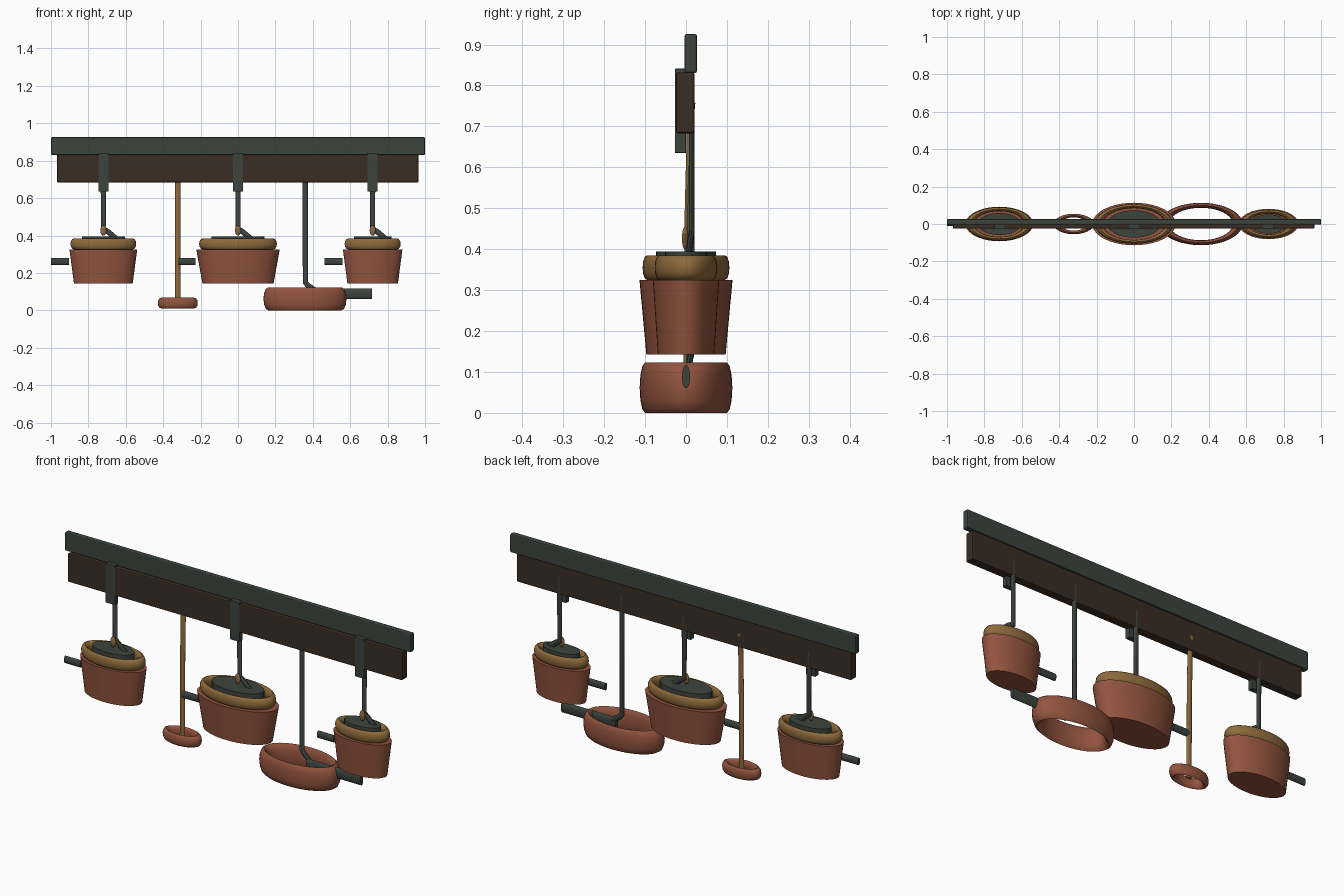
import bpy, math
from mathutils import Vector

if "Cube" in bpy.data.objects:
    bpy.data.objects.remove(bpy.data.objects["Cube"])


def mat(name, rgb):
    m = bpy.data.materials.new(name)
    m.diffuse_color = (*rgb, 1)
    m.use_nodes = True
    m.node_tree.nodes["Principled BSDF"].inputs["Base Color"].default_value = m.diffuse_color
    return m


IRON = mat("dark_iron", (0.045, 0.058, 0.048))
WOOD = mat("dark_wood", (0.043, 0.026, 0.017))
COPPER = mat("copper", (0.29, 0.088, 0.049))
BRASS = mat("brass", (0.27, 0.145, 0.045))
SQ = 0.51  # everything round is squashed front to back


def finish(name, m, smooth=True):
    ob = bpy.context.object
    ob.name = name
    bpy.ops.object.transform_apply(location=False, rotation=True, scale=True)
    ob.data.materials.append(m)
    if smooth:
        bpy.ops.object.shade_smooth_by_angle(angle=math.radians(40))
    return ob


def box(name, lo, hi, m, bevel=0.004):
    lo, hi = Vector(lo), Vector(hi)
    bpy.ops.mesh.primitive_cube_add(size=1, location=(lo + hi) / 2)
    bpy.context.object.scale = hi - lo
    ob = finish(name, m, False)
    b = ob.modifiers.new("bevel", 'BEVEL')
    b.width, b.segments = bevel, 2


def cone(name, x, z0, z1, r0, r1, m):
    bpy.ops.mesh.primitive_cone_add(vertices=40, radius1=r0, radius2=r1,
                                    depth=z1 - z0, location=(x, 0, (z0 + z1) / 2))
    bpy.context.object.scale = (1, SQ, 1)
    finish(name, m)


def ring(name, x, z0, z1, outer, width, m):
    # stretched torus: radial half-width and height are independent
    bpy.ops.mesh.primitive_torus_add(major_segments=40, minor_segments=12,
                                     major_radius=outer - width, minor_radius=width,
                                     location=(x, 0, (z0 + z1) / 2))
    bpy.context.object.scale = (1, SQ, (z1 - z0) / 2 / width)
    finish(name, m)


def handle(name, x0, x1, z0, z1):
    bpy.ops.mesh.primitive_cylinder_add(vertices=16, radius=1, depth=x1 - x0,
                                        location=((x0 + x1) / 2, 0, (z0 + z1) / 2),
                                        rotation=(0, math.pi / 2, 0))
    bpy.context.object.scale = ((z1 - z0) / 2, 0.01, 1)
    finish(name, IRON)


def rod(name, pts, r, m):
    # bent bar along a path, flattened in y
    cu = bpy.data.curves.new(name, 'CURVE')
    cu.dimensions = '3D'
    cu.bevel_depth, cu.bevel_resolution, cu.use_fill_caps = r, 3, True
    sp = cu.splines.new('POLY')
    sp.points.add(len(pts) - 1)
    for p, co in zip(sp.points, pts):
        p.co = (co[0], co[1] / SQ, co[2], 1)
    ob = bpy.data.objects.new(name, cu)
    bpy.context.collection.objects.link(ob)
    bpy.ops.object.select_all(action='DESELECT')
    ob.select_set(True)
    bpy.context.view_layer.objects.active = ob
    bpy.ops.object.convert(target='MESH')
    bpy.context.object.scale = (1, SQ, 1)
    finish(name, m)


# wall rail and backing board
box("top_rail", (-1, -0.004, 0.83), (1, 0.027, 0.926), IRON, 0.006)
box("backing_board", (-0.968, -0.025, 0.683), (0.965, 0.021, 0.832), WOOD, 0.006)

# three lidded pots: x, top radius, bottom radius, rim radius, lid radius
for tag, x, rt, rb, rr, rl in (("left", -0.72, 0.181, 0.157, 0.176, 0.115),
                               ("middle", 0, 0.223, 0.19, 0.208, 0.143),
                               ("right", 0.72, 0.159, 0.135, 0.15, 0.1)):
    box(tag + "_strap", (x - 0.027, -0.027, 0.635), (x + 0.027, 0, 0.841), IRON, 0.002)
    cone(tag + "_pot", x, 0.143, 0.325, rb, rt, COPPER)
    ring(tag + "_pot_rim", x, 0.325, 0.385, rr, 0.021, BRASS)
    cone(tag + "_lid", x, 0.36, 0.394, rl, rl, IRON)
    handle(tag + "_pot_handle", x - rt - 0.098, x - rt - 0.003, 0.242, 0.28)
    rod(tag + "_hook", [(x, 0.014, 0.77), (x, 0.014, 0.437), (x + 0.025, 0.01, 0.42),
                        (x + 0.09, 0.003, 0.365)], 0.0145, IRON)
    # knob in front of the hook
    bpy.ops.mesh.primitive_uv_sphere_add(segments=16, ring_count=10, radius=1,
                                         location=(x, -0.002, 0.427))
    bpy.context.object.scale = (0.016, 0.008, 0.028)
    finish(tag + "_lid_knob", BRASS)

# hanging pan
ring("pan_ring", 0.358, 0, 0.123, 0.222, 0.026, COPPER)
handle("pan_handle", 0.4, 0.716, 0.06, 0.117)
rod("pan_hook", [(0.36, 0.014, 0.77), (0.36, 0.014, 0.15), (0.375, 0.01, 0.132),
                 (0.43, 0.003, 0.095)], 0.0145, IRON)

# ladle
ring("ladle_ring", -0.322, 0.01, 0.068, 0.107, 0.019, COPPER)
rod("ladle_stem", [(-0.322, 0, 0.03), (-0.322, 0.004, 0.5), (-0.322, 0.009, 0.69),
                   (-0.322, 0.016, 0.76)], 0.0145, BRASS)
